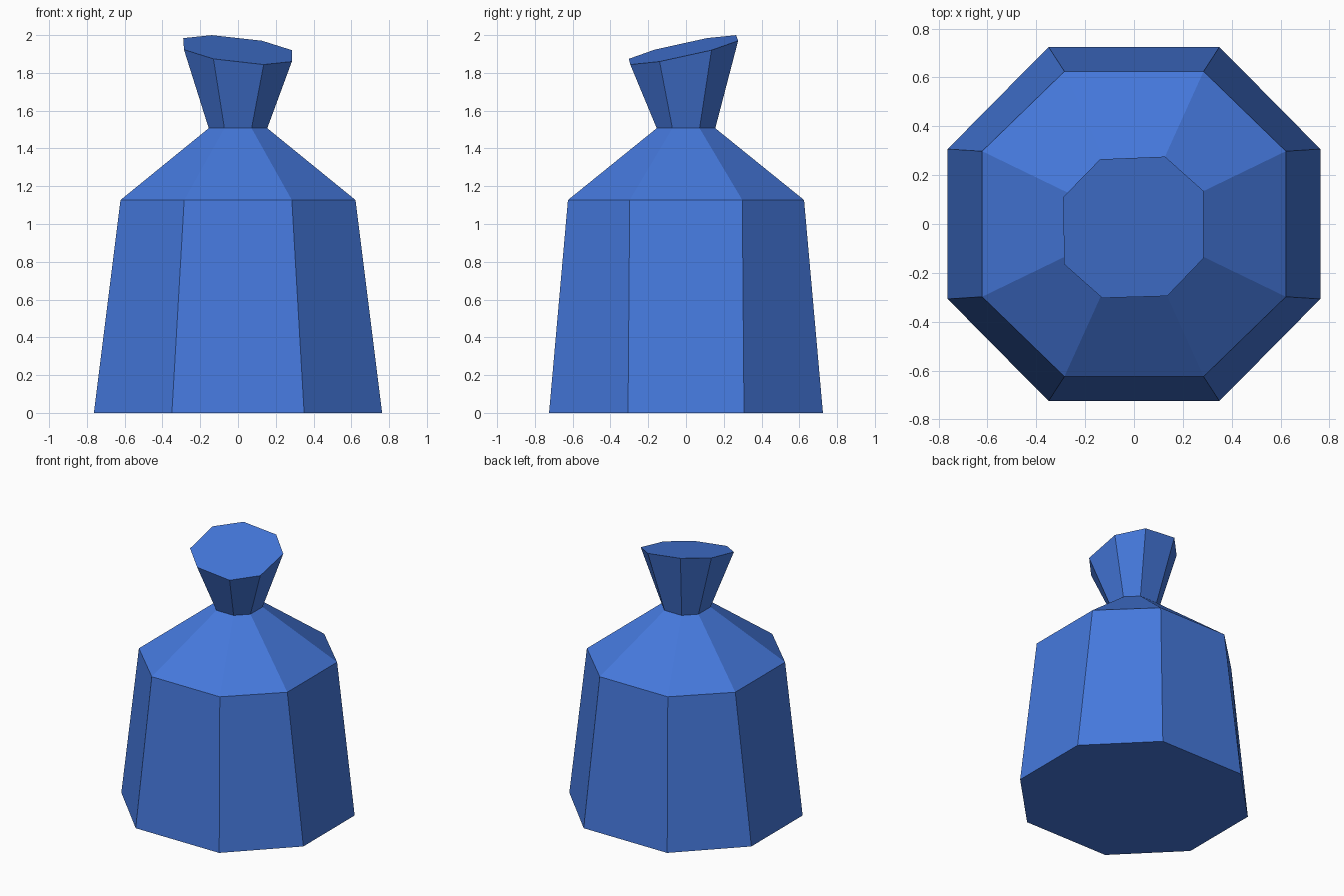
import bpy
import bmesh

if "Cube" in bpy.data.objects:
    bpy.data.objects.remove(bpy.data.objects["Cube"])


def octagon(a, b, c, d, z):
    """Eight corners: front/back edge (a, b), side edge (c, d)."""
    return [(a, -b, z), (c, -d, z), (c, d, z), (a, b, z),
            (-a, b, z), (-c, d, z), (-c, -d, z), (-a, -b, z)]


# Sack body: base, shoulder and tied neck
rings = [
    octagon(0.35, 0.725, 0.763, 0.307, 0.0),
    octagon(0.285, 0.625, 0.622, 0.298, 1.127),
    octagon(0.072, 0.155, 0.155, 0.072, 1.507),
]

# Flared mouth, cut by a plane sloping up to the back left
mouth = [(0.136, -0.295), (0.285, -0.14), (0.285, 0.135), (0.127, 0.276),
         (-0.139, 0.265), (-0.29, 0.11), (-0.286, -0.165), (-0.13, -0.303)]
rings.append([(x, y, 1.925 - 0.12 * x + 0.219 * y) for x, y in mouth])

# Loft the rings and close both ends
bm = bmesh.new()
loops = [[bm.verts.new(p) for p in ring] for ring in rings]
for low, high in zip(loops, loops[1:]):
    for i in range(8):
        j = (i + 1) % 8
        bm.faces.new((low[i], low[j], high[j], high[i]))
bm.faces.new(loops[0][::-1])
bm.faces.new(loops[-1])
bmesh.ops.recalc_face_normals(bm, faces=bm.faces)

mesh = bpy.data.meshes.new("sack")
bm.to_mesh(mesh)
bm.free()
sack = bpy.data.objects.new("sack", mesh)
bpy.context.collection.objects.link(sack)

# Blue cloth
blue = bpy.data.materials.new("blue_cloth")
blue.diffuse_color = (0.06, 0.19, 0.72, 1.0)
blue.use_nodes = True
blue.node_tree.nodes["Principled BSDF"].inputs["Base Color"].default_value = blue.diffuse_color
mesh.materials.append(blue)
